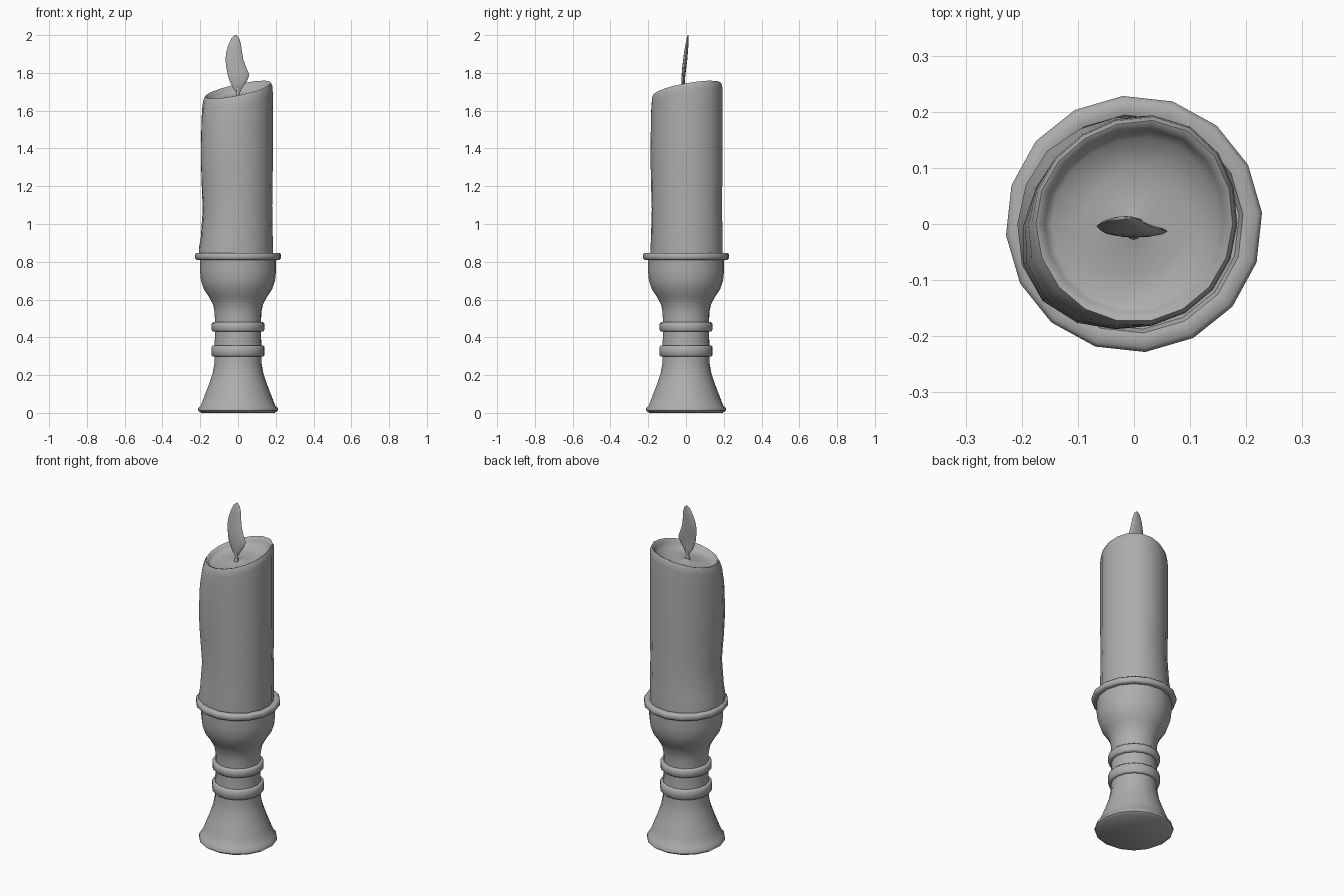
import bpy, bmesh, math
from math import sin, cos, pi, radians
from mathutils import Vector

cube = bpy.data.objects.get("Cube")
if cube:
    bpy.data.objects.remove(cube, do_unlink=True)

grey = bpy.data.materials.new("plain_grey")
grey.use_nodes = True
grey.diffuse_color = (0.42, 0.42, 0.42, 1)
grey.node_tree.nodes["Principled BSDF"].inputs["Base Color"].default_value = (0.42, 0.42, 0.42, 1)


def loft(name, rings, angle=50):
    """Skin a stack of equal-sized point rings and close both ends."""
    bm = bmesh.new()
    loops = [[bm.verts.new(p) for p in ring] for ring in rings]
    n = len(loops[0])
    for a, b in zip(loops, loops[1:]):
        for i in range(n):
            j = (i + 1) % n
            bm.faces.new((a[i], a[j], b[j], b[i]))
    bm.faces.new(loops[0][::-1])
    bm.faces.new(loops[-1])
    bmesh.ops.recalc_face_normals(bm, faces=bm.faces)
    mesh = bpy.data.meshes.new(name)
    bm.to_mesh(mesh)
    bm.free()
    mesh.materials.append(grey)
    obj = bpy.data.objects.new(name, mesh)
    bpy.context.collection.objects.link(obj)
    bpy.ops.object.select_all(action='DESELECT')
    obj.select_set(True)
    bpy.context.view_layer.objects.active = obj
    bpy.ops.object.shade_smooth_by_angle(angle=radians(angle))
    return obj


def ellipse(cx, cy, z, rx, ry, n, start=0.0):
    angles = [start + 2 * pi * i / n for i in range(n)]
    return [Vector((cx + rx * cos(a), cy + ry * sin(a), z)) for a in angles]


def lathe(name, profile, n=16):
    return loft(name, [ellipse(0, 0, z, r, r, n, radians(5)) for r, z in profile])


def rounded_band(r_in, r_out, low, high):
    b = 0.008
    return [(r_in, low), (r_out - b, low), (r_out, low + b),
            (r_out, high - b), (r_out - b, high), (r_in, high)]


# Turned holder: flared foot, two collars, cup and rim
holder = [(0.195, 0), (0.212, 0.012), (0.212, 0.026), (0.198, 0.04),
          (0.18, 0.085), (0.155, 0.15), (0.135, 0.21), (0.126, 0.26)]
holder += rounded_band(0.125, 0.141, 0.298, 0.358)
holder += [(0.123, 0.40)]
holder += rounded_band(0.123, 0.14, 0.43, 0.48)
holder += [(0.124, 0.53), (0.133, 0.575), (0.155, 0.615), (0.182, 0.655),
           (0.197, 0.70), (0.202, 0.75)]
holder += rounded_band(0.202, 0.229, 0.81, 0.847)
holder += [(0.195, 0.845), (0.188, 0.825)]
lathe("candle_holder", holder)


# Worn wax candle with a slanted lip and a hollow top
def lobe(a, centre):
    return max(0.0, cos(a - radians(centre))) ** 4


def candle_ring(t, scale, bulge, drip=0.0, drop=0.0, slant=1.0, n=18):
    ring = []
    for i in range(n):
        a = 2 * pi * i / n
        r = 0.183 + 0.017 * lobe(a, 60) + 0.03 * bulge * lobe(a, 215) + drip * lobe(a, 150)
        r *= scale
        x, y = r * cos(a), r * sin(a)
        top = 1.71 + slant * (0.2 * x + 0.17 * y) - drop
        ring.append(Vector((x, y, 0.82 + t * (top - 0.82))))
    return ring


wax = [candle_ring(0, 1, 1, 0.02), candle_ring(0.06, 1, 1, 0.02),
       candle_ring(0.12, 1, 0.75, 0.008), candle_ring(0.3, 0.985, 0.5),
       candle_ring(0.5, 1, 0.8), candle_ring(0.65, 1, 1),
       candle_ring(0.85, 1, 0.8), candle_ring(0.95, 1, 0.4),
       candle_ring(0.985, 0.99, 0.1), candle_ring(1, 0.955, 0),
       candle_ring(1, 0.91, 0, drop=0.003), candle_ring(1, 0.87, 0, drop=0.02),
       candle_ring(1, 0.8, 0, drop=0.037, slant=0.8),
       candle_ring(1, 0.5, 0, drop=0.043, slant=0.5),
       candle_ring(1, 0.12, 0, drop=0.043, slant=0.3),
       candle_ring(1, 0.04, 0, drop=0.035, slant=0)]
loft("candle", wax, 60)

# Wick running up into the flame
wick = [(0, 1.66, 0.014), (0, 1.69, 0.009), (0.002, 1.74, 0.009),
        (0, 1.78, 0.008), (-0.003, 1.81, 0.002)]
loft("wick", [ellipse(x, -0.015, z, r, r, 8) for x, z, r in wick], 60)

# Flat, curling flame: left edge, right edge, depth centre, half thickness, height
flame = [(-0.012, 0.012, -0.014, 0.004, 1.70), (-0.032, 0.028, -0.015, 0.007, 1.73),
         (-0.046, 0.05, -0.015, 0.009, 1.76), (-0.055, 0.06, -0.013, 0.01, 1.79),
         (-0.062, 0.043, -0.009, 0.011, 1.83), (-0.067, 0.028, -0.004, 0.011, 1.87),
         (-0.062, 0.021, 0, 0.01, 1.91), (-0.05, 0.016, 0.005, 0.008, 1.95),
         (-0.034, 0.006, 0.009, 0.005, 1.985), (-0.016, -0.01, 0.011, 0.002, 2.0)]
loft("flame", [ellipse((l + r) / 2, y, z, (r - l) / 2, d, 12)
               for l, r, y, d, z in flame], 60)
